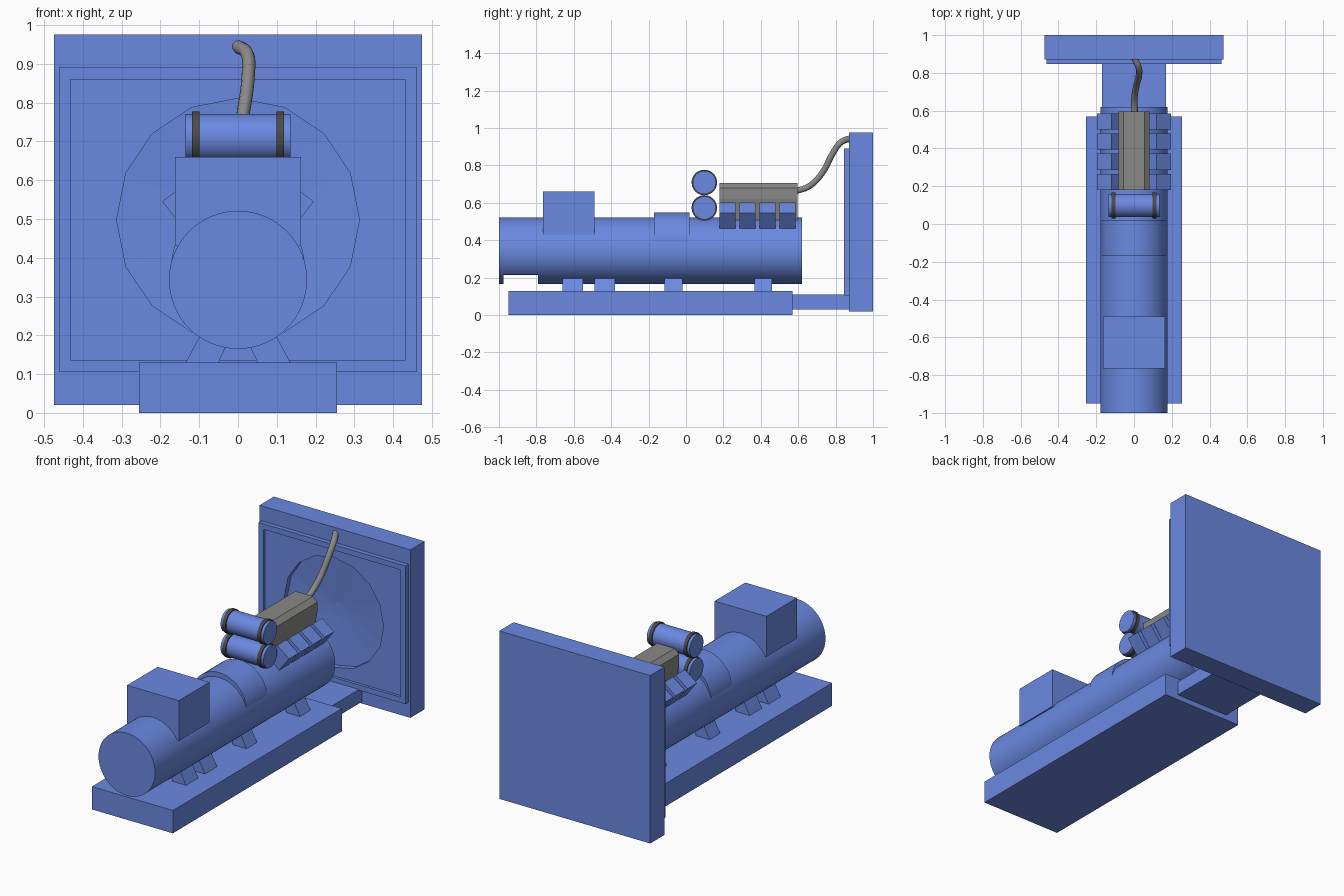
import bpy
import bmesh
import math

if "Cube" in bpy.data.objects:
    bpy.data.objects.remove(bpy.data.objects["Cube"])


def material(name, rgb):
    m = bpy.data.materials.new(name)
    m.diffuse_color = (*rgb, 1)
    m.use_nodes = True
    m.node_tree.nodes["Principled BSDF"].inputs["Base Color"].default_value = m.diffuse_color
    return m


BLUE = material("machine blue", (0.145, 0.25, 0.75))
GREY = material("metal grey", (0.25, 0.25, 0.24))
DARK = material("dark band", (0.075, 0.07, 0.065))


def loft(name, rings, mat, smooth=False):
    """Skin equal-length rings of 3D points and cap both ends."""
    bm = bmesh.new()
    rows = [[bm.verts.new(p) for p in ring] for ring in rings]
    n = len(rows[0])
    for a, b in zip(rows, rows[1:]):
        for i in range(n):
            j = (i + 1) % n
            bm.faces.new((a[i], a[j], b[j], b[i]))
    bm.faces.new(rows[0])
    bm.faces.new(rows[-1])
    bmesh.ops.dissolve_degenerate(bm, dist=1e-5, edges=bm.edges)
    bmesh.ops.recalc_face_normals(bm, faces=bm.faces)
    mesh = bpy.data.meshes.new(name)
    bm.to_mesh(mesh)
    bm.free()
    mesh.materials.append(mat)
    if smooth:
        mesh.shade_smooth()
        mesh.set_sharp_from_angle(angle=math.radians(35))
    ob = bpy.data.objects.new(name, mesh)
    bpy.context.collection.objects.link(ob)
    return ob


def prism(name, profile, y0, y1, mat=BLUE, smooth=False):
    return loft(name, [[(x, y, z) for x, z in profile] for y in (y0, y1)], mat, smooth)


def box(name, hx, y0, y1, z0, z1):
    return prism(name, [(-hx, z0), (hx, z0), (hx, z1), (-hx, z1)], y0, y1)


def circle(r, cz, n):
    return [(r * math.sin(2 * math.pi * i / n), cz + r * math.cos(2 * math.pi * i / n))
            for i in range(n)]


def cross_roller(name, r, x0, x1, y, z, mat):
    pts = circle(r, z, 40)
    return loft(name, [[(x, y + a, b) for a, b in pts] for x in (x0, x1)], mat, True)


# Base skid and the narrower tongue under the radiator
box("base", 0.255, -0.95, 0.57, 0, 0.13)
box("base_tongue", 0.17, 0.57, 0.90, 0.03, 0.11)

# Long round body with a shallow notch along the underside
body = circle(0.178, 0.343, 64)
rings = []
for y, low in ((-1, 0), (-0.975, 0), (-0.975, 0.215), (-0.79, 0.215), (-0.79, 0), (0.62, 0)):
    rings.append([(x, y, max(z, low)) for x, z in body])
loft("body", rings, BLUE, True)

# Raised collar and terminal box
prism("collar", circle(0.172, 0.377, 48), -0.17, 0.02, BLUE, True)
box("terminal_box", 0.163, -0.765, -0.49, 0.43, 0.66)

# Mounting feet and cylinder heads, mirrored left and right
for side, s in (("left", -1), ("right", 1)):
    foot = [(0.055, 0.12), (0.135, 0.13), (0.095, 0.205), (0.015, 0.205)]
    for i, (y0, y1) in enumerate(((-0.66, -0.55), (-0.49, -0.38), (-0.115, -0.02), (0.365, 0.46))):
        prism(f"foot_{side}_{i + 1}", [(s * x, z) for x, z in foot], y0, y1)
    head = [(0.195, 0.545), (0.12, 0.602), (0.045, 0.52), (0.13, 0.46)]
    for i in range(4):
        y0 = 0.18 + i * 0.107
        prism(f"cylinder_head_{side}_{i + 1}", [(s * x, z) for x, z in head], y0, y0 + 0.085)

# Intake manifold with chamfered top
half = [(0.055, 0.705), (0.083, 0.68), (0.083, 0.62), (0.06, 0.50)]
prism("manifold", half + [(-x, z) for x, z in reversed(half)], 0.18, 0.595, GREY)

# Twin filter drums with clamp bands
for place, z in (("lower", 0.573), ("upper", 0.709)):
    cross_roller(f"filter_{place}", 0.062, -0.135, 0.135, 0.098, z, BLUE)
    for side, x in (("left", -0.109), ("right", 0.109)):
        cross_roller(f"clamp_{place}_{side}", 0.068, x - 0.01, x + 0.01, 0.098, z, DARK)

# Radiator: stepped rectangular shell narrowing to a recessed sixteen-sided fan
CZ, N = 0.498, 16


def rect_ring(hx, hz, y):
    ring = []
    for i in range(N):
        c, s = math.cos(2 * math.pi * i / N), math.sin(2 * math.pi * i / N)
        m = max(abs(c), abs(s))
        ring.append((hx * c / m, y, CZ + hz * s / m))
    return ring


def fan_ring(r, y):
    return [(r * math.cos(2 * math.pi * i / N), y, CZ + r * math.sin(2 * math.pi * i / N))
            for i in range(N)]


loft("radiator", [
    rect_ring(0.475, 0.478, 1.0), rect_ring(0.475, 0.478, 0.872),
    rect_ring(0.462, 0.393, 0.872), rect_ring(0.462, 0.393, 0.846),
    rect_ring(0.432, 0.362, 0.846), rect_ring(0.432, 0.362, 0.862),
    fan_ring(0.313, 0.862), fan_ring(0.313, 0.892),
    fan_ring(0.04, 0.91)], BLUE)

# Curved coolant pipe from manifold to radiator
path = [(0.005, 0.585, 0.662), (0.002, 0.66, 0.69), (0.012, 0.73, 0.762),
        (0.026, 0.785, 0.865), (0.024, 0.83, 0.925), (0.0, 0.88, 0.945)]
curve = bpy.data.curves.new("coolant_pipe", "CURVE")
curve.dimensions = "3D"
curve.bevel_depth = 0.017
curve.bevel_resolution = 3
curve.resolution_u = 6
curve.use_fill_caps = True
spline = curve.splines.new("BEZIER")
spline.bezier_points.add(len(path) - 1)
for bp, co in zip(spline.bezier_points, path):
    bp.co = co
    bp.handle_left_type = bp.handle_right_type = "AUTO"
curve.materials.append(GREY)
bpy.context.collection.objects.link(bpy.data.objects.new("coolant_pipe", curve))
